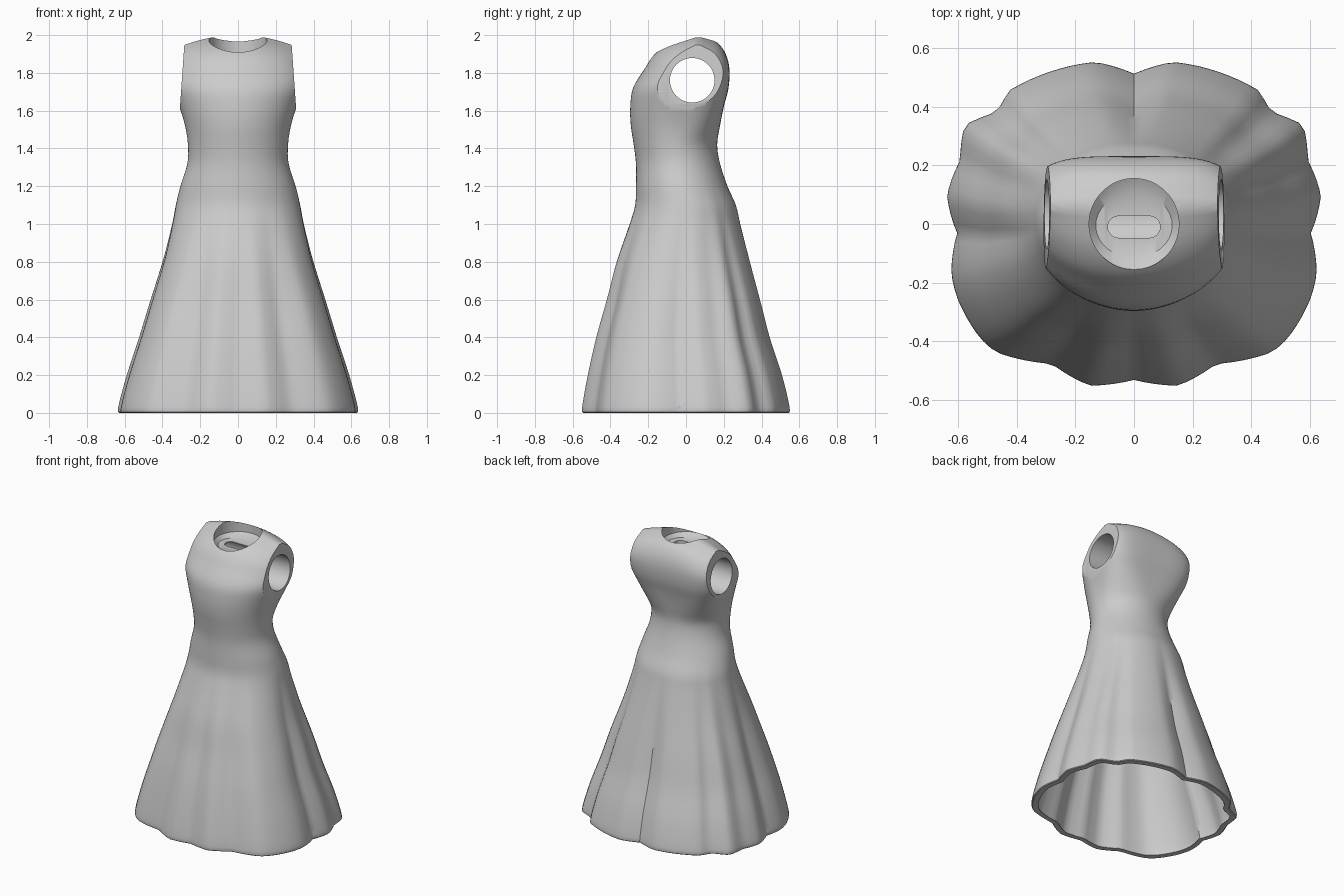
import bpy
import bmesh
import math
from mathutils import Matrix, Vector

cube = bpy.data.objects.get("Cube")
if cube:
    bpy.data.objects.remove(cube, do_unlink=True)

SEGMENTS = 112
WALL = 0.035

# Body profile: height, half width, front depth, back depth
PROFILE = [
    (0, .625, -.545, .54), (.03, .63, -.55, .545), (.2, .585, -.52, .505),
    (.4, .52, -.475, .44), (.6, .46, -.42, .39), (.8, .4, -.37, .34),
    (1, .35, -.3, .29), (1.1, .33, -.27, .265), (1.2, .305, -.265, .22),
    (1.32, .268, -.265, .18), (1.42, .265, -.277, .165), (1.52, .28, -.292, .18),
    (1.62, .31, -.295, .2), (1.72, .345, -.28, .225), (1.82, .355, -.22, .23),
    (1.9, .35, -.165, .21), (1.96, .34, -.08, .165), (2, .33, .04, .08),
]

# Pleated hem outline, back centre round to front centre
HEM = [
    (0, .515), (.13, .555), (.2, .545), (.42, .46), (.465, .385), (.575, .34),
    (.59, .22), (.635, .1), (.6, -.03), (.62, -.17), (.6, -.25), (.52, -.39),
    (.47, -.435), (.28, -.475), (.15, -.55), (0, -.53),
]
HEM_UNIT = [Vector((x / .63, y / .55)) for x, y in HEM]
HEM_POLAR = [(math.atan2(p.y, p.x), p.length) for p in HEM_UNIT]


def smooth(lo, hi, value):
    t = min(1, max(0, (value - lo) / (hi - lo)))
    return t * t * (3 - 2 * t)


def hem_radius(angle):
    for (a0, r0), (a1, r1) in zip(HEM_POLAR, HEM_POLAR[1:]):
        if a1 <= angle <= a0:
            return r0 + (r1 - r0) * (a0 - angle) / (a0 - a1)
    return HEM_POLAR[-1][1]


def refine(rows, steps):
    """Catmull-Rom smoothing of the profile rows."""
    rows = [Vector(r) for r in rows]
    out = []
    for i in range(len(rows) - 1):
        p0, p1, p2 = rows[max(i - 1, 0)], rows[i], rows[i + 1]
        p3 = rows[min(i + 2, len(rows) - 1)]
        for k in range(steps):
            t = k / steps
            out.append(p1 + (p2 - p0) * t / 2
                       + (p0 * 2 - p1 * 5 + p2 * 4 - p3) * t * t / 2
                       + (p1 * 3 - p0 - p2 * 3 + p3) * t ** 3 / 2)
    return out + [rows[-1]]


def ring(row, inset=0):
    """One cross-section: rounded at the chest, squarer at the back, pleated below."""
    z, width, front, back = row
    width -= inset
    depth, middle = (back - front) / 2 - inset, (back + front) / 2
    pleat = 1 - smooth(.45, 1.25, z)
    points = []
    for i in range(SEGMENTS):
        angle = math.tau * i / SEGMENTS
        c, s = math.cos(angle), math.sin(angle)
        n = 2 + (2 * smooth(1.4, 1.7, z) if s > 0 else 0)
        r = (abs(c) ** n + abs(s) ** n) ** (-1 / n)
        r += (hem_radius(math.atan2(s, abs(c))) - r) * pleat
        x = width * r * c
        slope = .055 * (x / .29) ** 2 * smooth(1.7, 2, z)
        points.append((x, middle + depth * r * s, z - slope))
    return points


def new_object(name, bm):
    bmesh.ops.recalc_face_normals(bm, faces=bm.faces)
    mesh = bpy.data.meshes.new(name)
    bm.to_mesh(mesh)
    bm.free()
    obj = bpy.data.objects.new(name, mesh)
    bpy.context.collection.objects.link(obj)
    return obj


def loft(name, sections):
    """Skin closed sections and cap both ends with strips."""
    bm = bmesh.new()
    rings = [[bm.verts.new(p) for p in sec] for sec in sections]
    n = len(rings[0])
    for lower, upper in zip(rings, rings[1:]):
        for i in range(n):
            j = (i + 1) % n
            bm.faces.new((lower[i], lower[j], upper[j], upper[i]))
    for cap in (rings[0], rings[-1]):
        for i in range(n // 2):
            strip = [cap[i], cap[i + 1], cap[n - i - 1], cap[(n - i) % n]]
            bm.faces.new(list(dict.fromkeys(strip)))
    return new_object(name, bm)


def oval(rx, ry, z, y=0, stretch=0):
    """Horizontal oval; stretch pulls the halves apart into a slot shape."""
    points = []
    for i in range(64):
        a = math.tau * (i + .5) / 64
        shift = math.copysign(stretch, math.cos(a))
        points.append((rx * math.cos(a) + shift, y + ry * math.sin(a), z))
    return points


def carve(target, cutter):
    cutter.hide_render = True
    mod = target.modifiers.new(cutter.name, "BOOLEAN")
    mod.operation = "DIFFERENCE"
    mod.solver = "EXACT"
    mod.object = cutter
    bpy.context.view_layer.objects.active = target
    bpy.ops.object.modifier_apply(modifier=mod.name)
    bpy.data.objects.remove(cutter, do_unlink=True)


# Dress: lining inside the skirt, round the hem and up the outside
rows = refine(PROFILE, 4)
lining = [ring(r, WALL) for r in reversed(rows) if r[0] < 1.32]
dress = loft("dress", lining + [ring(r) for r in rows])

# Flat, slightly tilted armhole ends
for side in (1, -1):
    bm = bmesh.new()
    place = (Matrix.Translation((side * .297, 0, 1.765))
             @ Matrix.Rotation(-side * .07, 4, "Y")
             @ Matrix.Translation((side * .2, 0, 0))
             @ Matrix.Diagonal((.4, 1, .6, 1)))
    bmesh.ops.create_cube(bm, size=1, matrix=place)
    carve(dress, new_object("armhole_trim", bm))

# Arm tunnel running from side to side
bm = bmesh.new()
bmesh.ops.create_cone(
    bm, cap_ends=True, segments=64, radius1=.118, radius2=.118, depth=1,
    matrix=Matrix.Translation((0, .033, 1.761)) @ Matrix.Rotation(math.pi / 2, 4, "Y"))
carve(dress, new_object("arm_tunnel", bm))

# Neck opening with a tapered seat, and a slot in its floor
carve(dress, loft("neck_opening", [
    oval(.13, .11, 1.885, -.005), oval(.153, .155, 1.91), oval(.153, .155, 2.1)]))
carve(dress, loft("neck_slot", [
    oval(.037, .037, z, -.01, .052) for z in (1.78, 1.95)]))

# Cloth colour
cloth = bpy.data.materials.new("grey_cloth")
cloth.use_nodes = True
colour = (.6, .6, .6, 1)
cloth.diffuse_color = colour
cloth.node_tree.nodes["Principled BSDF"].inputs["Base Color"].default_value = colour
dress.data.materials.clear()
dress.data.materials.append(cloth)
for face in dress.data.polygons:
    face.material_index = 0

bpy.ops.object.select_all(action="DESELECT")
dress.select_set(True)
bpy.context.view_layer.objects.active = dress
bpy.ops.object.shade_smooth_by_angle(angle=math.radians(35))
